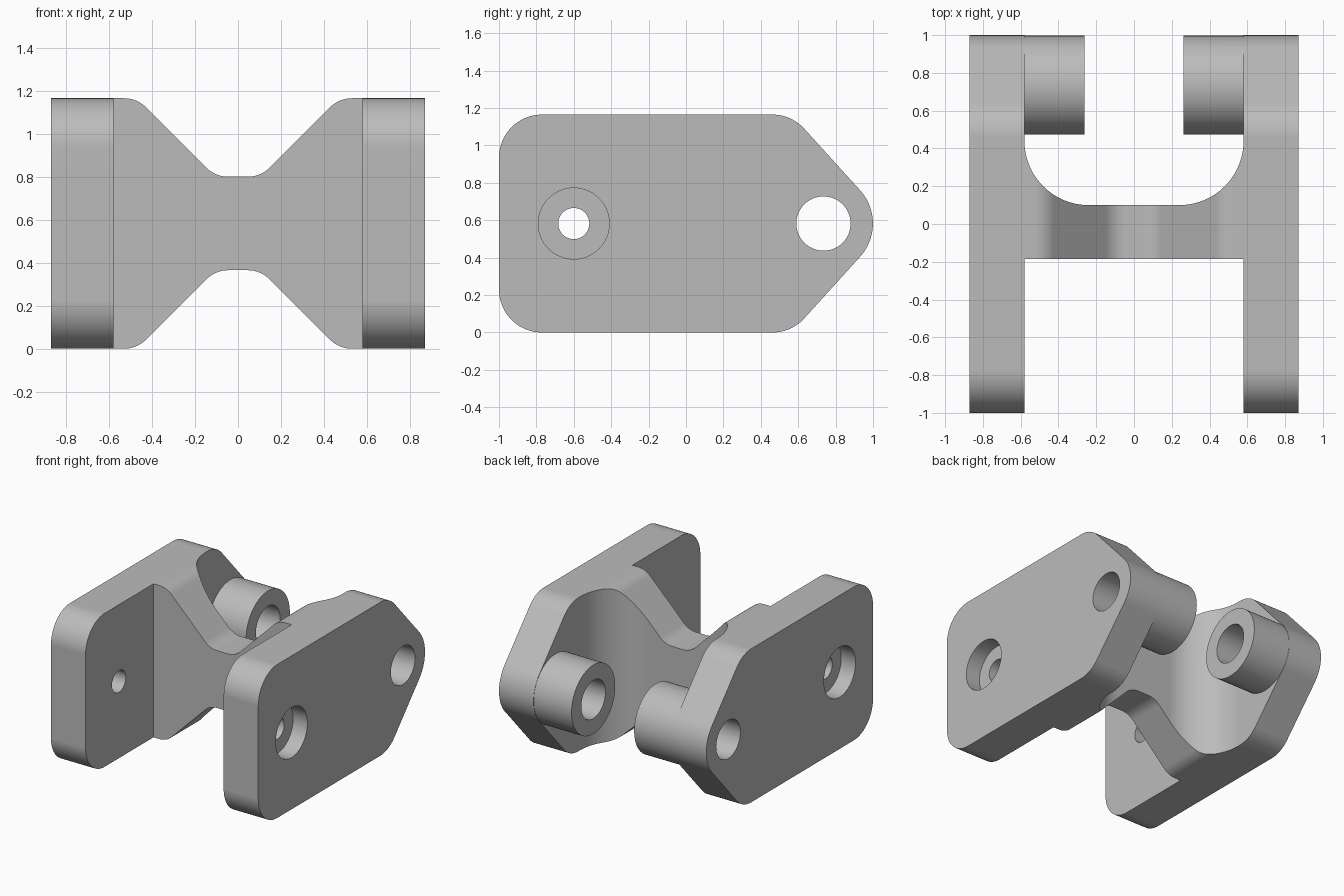
import bpy, bmesh, math
from mathutils import Vector

cube = bpy.data.objects.get("Cube")
if cube:
    bpy.data.objects.remove(cube, do_unlink=True)

grey = bpy.data.materials.new("plain grey")
grey.use_nodes = True
colour = (0.5, 0.5, 0.5, 1)
grey.diffuse_color = colour
grey.node_tree.nodes["Principled BSDF"].inputs["Base Color"].default_value = colour

HEIGHT = 1.165
MID = HEIGHT / 2
INNER, OUTER = 0.58, 0.87


def rounded(corners, steps=14):
    """Outline from (a, b, radius) corners, each rounded by a tangent arc."""
    out = []
    for i, (a, b, r) in enumerate(corners):
        p = Vector((a, b))
        if r == 0:
            out.append(p)
            continue
        u = (Vector(corners[i - 1][:2]) - p).normalized()
        v = (Vector(corners[(i + 1) % len(corners)][:2]) - p).normalized()
        half = u.angle(v) / 2
        centre = p + (u + v).normalized() * r / math.sin(half)
        start = p + u * r / math.tan(half) - centre
        end = p + v * r / math.tan(half) - centre
        sweep = start.angle(end)
        for k in range(steps + 1):
            t = k / steps
            out.append(centre + (start * math.sin((1 - t) * sweep)
                                 + end * math.sin(t * sweep)) / math.sin(sweep))
    return out


def circle(a, b, r, n=64):
    return [Vector((a + r * math.cos(math.tau * i / n),
                    b + r * math.sin(math.tau * i / n))) for i in range(n)]


def prism(name, axis, outline, d0, d1):
    """Extrude a 2D outline along one axis from d0 to d1."""
    def place(p, d):
        co = [p.x, p.y]
        co.insert("XYZ".index(axis), d)
        return co
    bm = bmesh.new()
    face = bm.faces.new([bm.verts.new(place(p, d0)) for p in outline])
    geom = bmesh.ops.extrude_face_region(bm, geom=[face])["geom"]
    shift = Vector(place(Vector((0, 0)), d1 - d0))
    bmesh.ops.translate(bm, vec=shift,
                        verts=[g for g in geom if isinstance(g, bmesh.types.BMVert)])
    bmesh.ops.recalc_face_normals(bm, faces=bm.faces)
    mesh = bpy.data.meshes.new(name)
    bm.to_mesh(mesh)
    bm.free()
    mesh.materials.append(grey)
    obj = bpy.data.objects.new(name, mesh)
    bpy.context.collection.objects.link(obj)
    return obj


def combine(target, other, operation):
    """Apply a boolean and discard the second solid."""
    mod = target.modifiers.new("combine", "BOOLEAN")
    mod.operation = operation
    mod.solver = "EXACT"
    mod.object = other
    bpy.context.view_layer.objects.active = target
    bpy.ops.object.modifier_apply(modifier=mod.name)
    bpy.data.objects.remove(other, do_unlink=True)


# Waisted web between the plates, hollowed at the back by a rounded channel
half = [(0.6, HEIGHT, 0), (0.47, HEIGHT, 0.145), (0.105, 0.8, 0.145)]
top = half + [(-x, z, r) for x, z, r in reversed(half)]
bottom = [(x, HEIGHT - z, r) for x, z, r in reversed(top)]
bracket = prism("bracket", "Y", rounded(top + bottom), -0.185, 0.44)
channel = rounded([(-INNER, 0.6, 0), (-INNER, 0.1, 0.34),
                   (INNER, 0.1, 0.34), (INNER, 0.6, 0)], 24)
combine(bracket, prism("channel_cutter", "Z", channel, -0.2, 1.4), "DIFFERENCE")

# Side plates with pointed, rounded backs
plate = rounded([(-1, 0, 0.23), (0.564, 0, 0.23), (1.092, MID, 0.265),
                 (0.564, HEIGHT, 0.23), (-1, HEIGHT, 0.23)], 20)
PIN, BOLT = 0.735, -0.6
for side in (-1, 1):
    combine(bracket, prism("side_plate", "X", plate, side * INNER, side * OUTER), "UNION")
    # Boss facing inward
    combine(bracket, prism("boss", "X", circle(PIN, MID, 0.262),
                           side * 0.263, side * 0.62), "UNION")
    # Pin hole, bolt hole and outer counterbore
    for y, r, start in ((PIN, 0.145, 0.2), (BOLT, 0.083, 0.5), (BOLT, 0.19, 0.75)):
        combine(bracket, prism("hole_cutter", "X", circle(y, MID, r),
                               side * start, side * 0.95), "DIFFERENCE")

# Smooth rounded surfaces, crisp edges, flat faces kept flat
bpy.ops.object.select_all(action="DESELECT")
bracket.select_set(True)
bpy.context.view_layer.objects.active = bracket
bpy.ops.object.shade_smooth_by_angle(angle=math.radians(25))
weighted = bracket.modifiers.new("weighted_normals", "WEIGHTED_NORMAL")
weighted.keep_sharp = True
